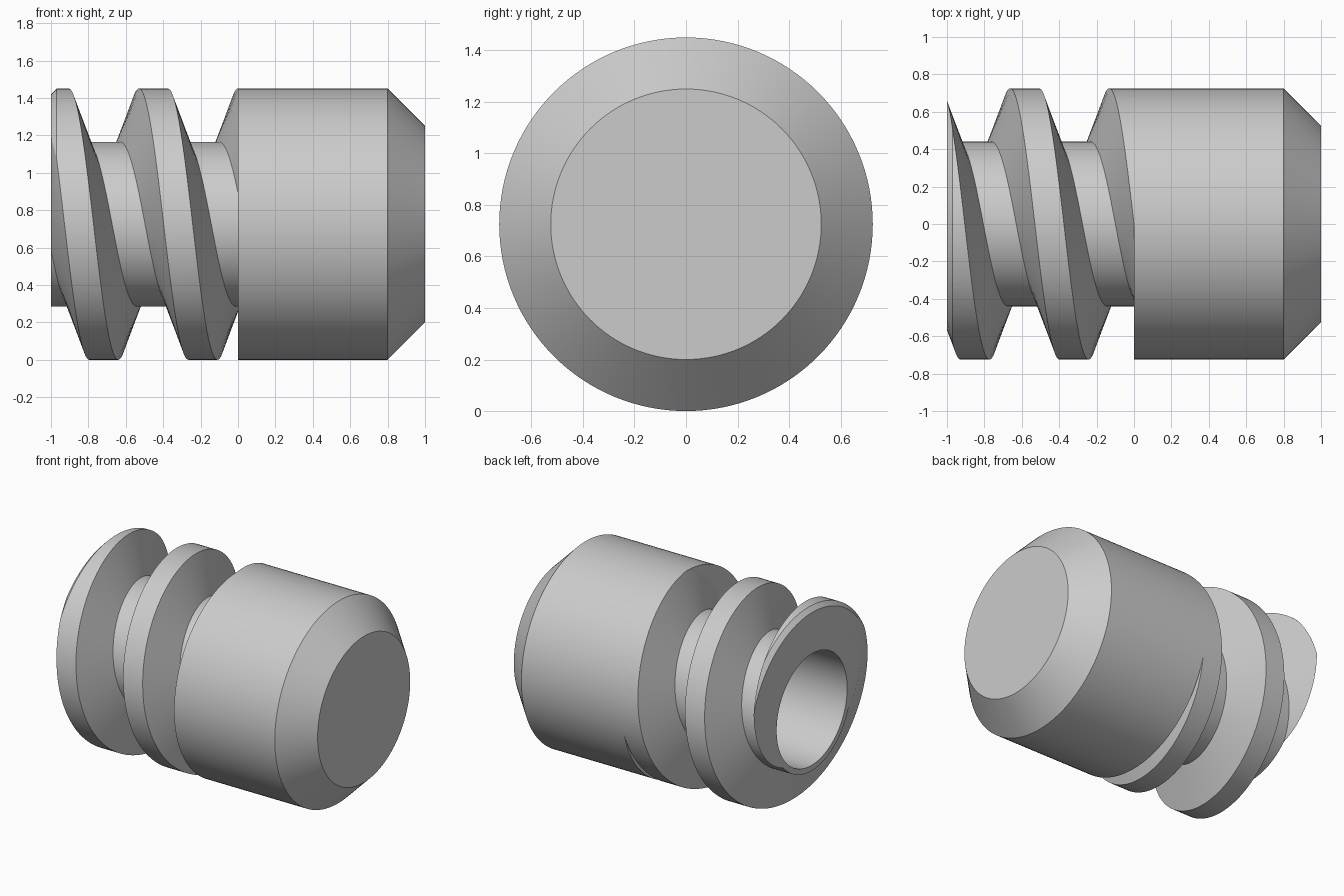
import bpy, bmesh
from math import sin, cos, pi, radians

AXIS_Z = 0.725       # height of the plug's axis
HEAD_R, CORE_R, BORE_R = 0.725, 0.44, 0.40
PITCH = 0.53
SEGMENTS = 128

if "Cube" in bpy.data.objects:
    bpy.data.objects.remove(bpy.data.objects["Cube"])

grey = bpy.data.materials.new("plain grey")
grey.use_nodes = True
colour = (0.6, 0.6, 0.6, 1)
grey.diffuse_color = colour
grey.node_tree.nodes["Principled BSDF"].inputs["Base Color"].default_value = colour


def place(x, r, a):
    """Point at distance r from the axis, angle a from the top towards the front."""
    return (x, -r * sin(a), AXIS_Z + r * cos(a))


def finish(name, bm):
    bmesh.ops.remove_doubles(bm, verts=bm.verts, dist=1e-5)
    bmesh.ops.recalc_face_normals(bm, faces=bm.faces)
    mesh = bpy.data.meshes.new(name)
    bm.to_mesh(mesh)
    bm.free()
    mesh.materials.append(grey)
    obj = bpy.data.objects.new(name, mesh)
    bpy.context.collection.objects.link(obj)
    return obj


def lathe(name, profile):
    """Revolve (x, radius) points around the axis; ends on the axis become discs."""
    bm = bmesh.new()
    rings = []
    for x, r in profile:
        if r == 0:
            rings.append([bm.verts.new(place(x, 0, 0))] * SEGMENTS)
        else:
            rings.append([bm.verts.new(place(x, r, 2 * pi * i / SEGMENTS))
                          for i in range(SEGMENTS)])
    for a, b in zip(rings, rings[1:]):
        for i in range(SEGMENTS):
            j = (i + 1) % SEGMENTS
            bm.faces.new(dict.fromkeys((a[i], a[j], b[j], b[i])))
    return finish(name, bm)


def helix(name, profile, turns_from, turns_to):
    """Sweep a closed (x, radius) profile along a helix and cap both ends."""
    bm = bmesh.new()
    rings = []
    for i in range(int(turns_from * SEGMENTS), int(turns_to * SEGMENTS) + 1):
        t = i / SEGMENTS
        rings.append([bm.verts.new(place(x + PITCH * t, r, 2 * pi * t))
                      for x, r in profile])
    n = len(profile)
    for a, b in zip(rings, rings[1:]):
        for k in range(n):
            m = (k + 1) % n
            bm.faces.new((a[k], a[m], b[m], b[k]))
    bm.faces.new(rings[0])
    bm.faces.new(rings[-1])
    return finish(name, bm)


def smooth(obj):
    bpy.ops.object.select_all(action='DESELECT')
    obj.select_set(True)
    bpy.context.view_layer.objects.active = obj
    bpy.ops.object.shade_smooth_by_angle(angle=radians(25))


# Plug body: hollow core, solid head and chamfered tip
body = lathe("plug_body", [
    (0, 0), (0, BORE_R), (-1, BORE_R), (-1, CORE_R), (0, CORE_R),
    (0, HEAD_R), (0.8, HEAD_R), (1, 0.525), (1, 0)])

# Thread: trapezoid ridge wound around the core
thread = helix("thread", [
    (-0.633, CORE_R - 0.01), (-0.53, HEAD_R), (-0.375, HEAD_R), (-0.272, CORE_R - 0.01)],
    -2, 2)

# Envelope trims the thread at both ends and chamfers its start
envelope = lathe("thread_envelope", [
    (-1, 0), (-1, HEAD_R - 0.03), (-0.9, HEAD_R + 0.07), (0, HEAD_R + 0.07), (0, 0)])
envelope.hide_render = True
trim = thread.modifiers.new("trim", 'BOOLEAN')
trim.operation = 'INTERSECT'
trim.solver = 'EXACT'
trim.object = envelope
bpy.context.view_layer.objects.active = thread
bpy.ops.object.modifier_apply(modifier=trim.name)
bpy.data.objects.remove(envelope)

for part in (body, thread):
    smooth(part)
